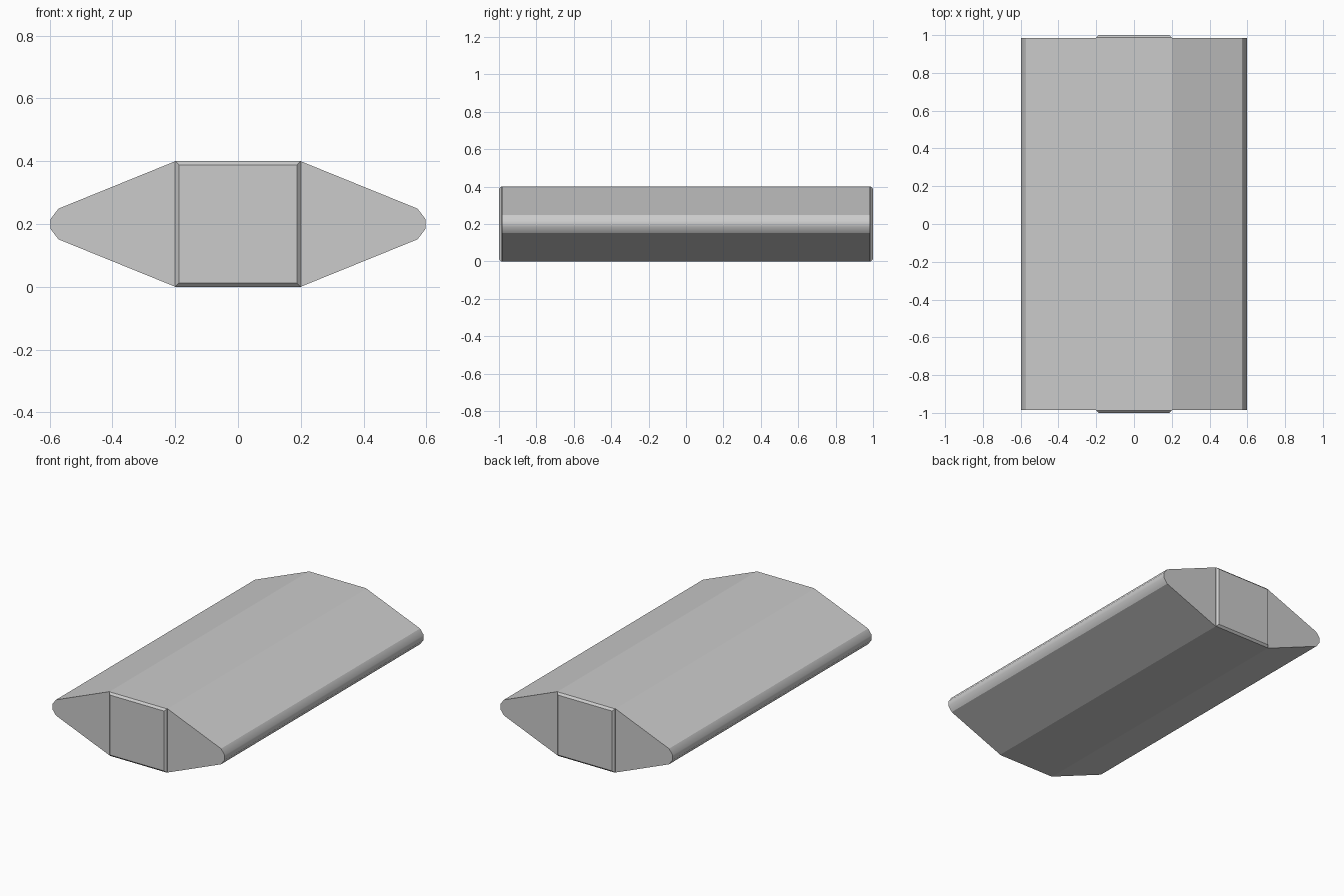
import bpy, bmesh

if "Cube" in bpy.data.objects:
    bpy.data.objects.remove(bpy.data.objects["Cube"])


def make_object(name, bm):
    bmesh.ops.recalc_face_normals(bm, faces=bm.faces)
    mesh = bpy.data.meshes.new(name)
    bm.to_mesh(mesh)
    bm.free()
    obj = bpy.data.objects.new(name, mesh)
    bpy.context.collection.objects.link(obj)
    return obj


# Central square beam, with chamfered end faces
bm = bmesh.new()
bmesh.ops.create_cube(bm, size=1)
for v in bm.verts:
    v.co.x *= 0.4
    v.co.y *= 2.0
    v.co.z = v.co.z * 0.4 + 0.2
end_edges = [e for e in bm.edges
             if abs(e.verts[0].co.y - e.verts[1].co.y) < 0.01]
bmesh.ops.bevel(bm, geom=end_edges, offset=0.0125, segments=1,
                affect='EDGES', profile=0.5)
# Pull the beam's long sides back to their full width and height
for v in bm.verts:
    if abs(v.co.y) < 0.995:
        v.co.x = 0.2 if v.co.x > 0 else -0.2
        v.co.z = 0.4 if v.co.z > 0.2 else 0.0
bmesh.ops.remove_doubles(bm, verts=bm.verts, dist=0.0005)
make_object("central_beam", bm)

# Tapered side with a rounded tip, extruded along y and mirrored
half = [(0.2, 0.2), (0.572, 0.049), (0.597, 0.016)]
profile = [(x, 0.2 + h) for x, h in half] + [(x, 0.2 - h) for x, h in reversed(half)]
bm = bmesh.new()
face = bm.faces.new([bm.verts.new((x, -0.985, z)) for x, z in profile])
ext = bmesh.ops.extrude_face_region(bm, geom=[face], use_keep_orig=True)
new_verts = [g for g in ext["geom"] if isinstance(g, bmesh.types.BMVert)]
bmesh.ops.translate(bm, verts=new_verts, vec=(0, 1.97, 0))
# Only the rounded tip is smooth shaded
for f in bm.faces:
    f.smooth = f.calc_center_median().x > 0.55
side = make_object("tapered_sides", bm)
mirror = side.modifiers.new("mirror", 'MIRROR')
mirror.use_axis[0] = True
